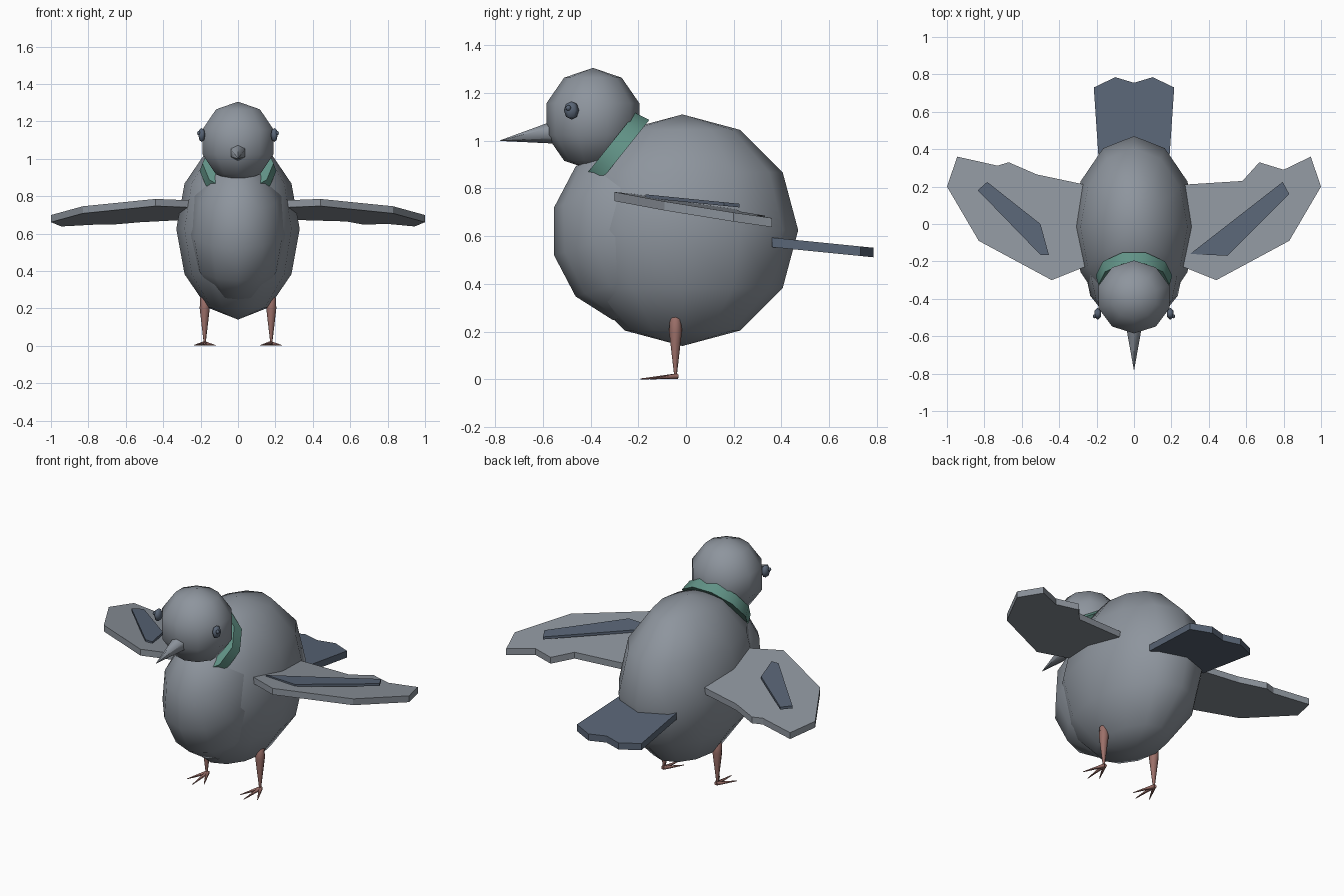
import bpy, bmesh, math
from mathutils import Vector, Matrix

cube = bpy.data.objects.get("Cube")
if cube:
    bpy.data.objects.remove(cube)


def material(name, rgb):
    mat = bpy.data.materials.new(name)
    mat.use_nodes = True
    color = (*rgb, 1)
    mat.diffuse_color = color
    mat.node_tree.nodes["Principled BSDF"].inputs["Base Color"].default_value = color
    return mat


GREY = material("feather grey", (0.27, 0.30, 0.34))
SLATE = material("dark slate", (0.10, 0.13, 0.18))
TEAL = material("neck teal", (0.12, 0.29, 0.24))
PINK = material("leg pink", (0.33, 0.16, 0.14))


def finish(name, bm, mat, smooth=False):
    bmesh.ops.recalc_face_normals(bm, faces=bm.faces)
    mesh = bpy.data.meshes.new(name)
    bm.to_mesh(mesh)
    bm.free()
    mesh.materials.append(mat)
    for poly in mesh.polygons:
        poly.use_smooth = smooth
    obj = bpy.data.objects.new(name, mesh)
    bpy.context.collection.objects.link(obj)
    return obj


def ball(name, center, radii, segments, rings, mat, turn=0):
    """Ellipsoid whose poles are turned about x before scaling."""
    bm = bmesh.new()
    place = (Matrix.Translation(center) @ Matrix.Diagonal((*radii, 1))
             @ Matrix.Rotation(math.radians(turn), 4, "X"))
    bmesh.ops.create_uvsphere(bm, u_segments=segments, v_segments=rings,
                              radius=1, matrix=place)
    return finish(name, bm, mat, True)


def tube(name, path, radii, sides, mat, spin=0, smooth=True):
    """Rings of the given radii along a path, closed at both ends."""
    bm = bmesh.new()
    path = [Vector(p) for p in path]
    axis = (path[-1] - path[0]).normalized()
    u = axis.cross(Vector((0, 0, 1)) if abs(axis.z) < 0.9 else Vector((0, 1, 0))).normalized()
    v = u.cross(axis)
    rings = []
    for p, r in zip(path, radii):
        angles = [math.tau * (i + spin) / sides for i in range(sides)]
        rings.append([bm.verts.new(p + r * (u * math.cos(a) + v * math.sin(a))) for a in angles])
    for low, high in zip(rings, rings[1:]):
        for i in range(sides):
            j = (i + 1) % sides
            bm.faces.new((low[i], low[j], high[j], high[i]))
    bm.faces.new(rings[0])
    bm.faces.new(rings[-1])
    obj = finish(name, bm, mat, smooth)
    if smooth:
        for edge_face in obj.data.polygons:
            edge_face.use_smooth = len(edge_face.vertices) == 4
    return obj


def slab(name, outline, top, thickness, mat):
    """Flat outline in plan, lifted onto a sloping plane and given thickness."""
    bm = bmesh.new()
    upper = [bm.verts.new((x, y, top(x, y))) for x, y in outline]
    lower = [bm.verts.new((x, y, top(x, y) - thickness)) for x, y in outline]
    bm.faces.new(upper)
    bm.faces.new(lower[::-1])
    for i in range(len(outline)):
        j = (i + 1) % len(outline)
        bm.faces.new((upper[i], lower[i], lower[j], upper[j]))
    bmesh.ops.triangulate(bm, faces=[f for f in bm.faces if len(f.verts) > 4])
    return finish(name, bm, mat)


# Body, breast and head
ball("body", (0, -0.015, 0.625), (0.33, 0.485, 0.485), 12, 6, GREY)
ball("breast", (0, -0.215, 0.62), (0.27, 0.35, 0.385), 12, 6, GREY, turn=15)
ball("head", (0, -0.39, 1.09), (0.21, 0.205, 0.215), 10, 5, GREY)
tube("beak", [(0, -0.55, 1.035), (0, -0.78, 1.0)], [0.048, 0.001], 6, GREY, spin=0.5)

# Tilted neck band, mostly sunk into the breast
tube("neck_band", [(0, -0.275, 0.935), (0, -0.325, 0.975)], [0.205, 0.19], 10, TEAL, spin=0)

# Tail fan
tail_half = [(0.19, 0.36), (0.215, 0.73), (0.1, 0.785)]
tail = tail_half + [(0, 0.755)] + [(-x, y) for x, y in reversed(tail_half)]
slab("tail", tail, lambda x, y: 0.595 - 0.1 * (y - 0.35), 0.04, SLATE)


def wing_top(x, y):
    return 0.785 - 0.15 * (y + 0.3) - 0.02 * (abs(x) - 0.44)


def stripe_top(x, y):
    return 0.775 - 0.1 * (y + 0.17)


# Wings: the left one has a notched trailing edge, the right one a straight one
wing_front = [(0.24, -0.22), (0.44, -0.3), (0.83, -0.09), (1.0, 0.2), (0.945, 0.36)]
notched = [(0.8, 0.29), (0.67, 0.33), (0.58, 0.23), (0.26, 0.21)]
straight = [(0.73, 0.312), (0.67, 0.33), (0.52, 0.265), (0.26, 0.21)]
left_stripe = [(0.3, -0.16), (0.5, -0.17), (0.83, 0.16), (0.795, 0.225)]
right_stripe = [(0.455, -0.165), (0.5, -0.165), (0.835, 0.18), (0.785, 0.225), (0.5, 0.0)]
right_stripe[1:3] = [(0.5, -0.165), (0.835, 0.18)]

for side, s, trailing, stripe in (("left", 1, notched, left_stripe),
                                  ("right", -1, straight, right_stripe)):
    slab(side + "_wing", [(s * x, y) for x, y in wing_front + trailing], wing_top, 0.038, GREY)
    slab(side + "_wing_bar", [(s * x, y) for x, y in stripe], stripe_top, 0.015, SLATE)

    # Eye with a small raised pupil
    ball(side + "_eye", (s * 0.194, -0.48, 1.127), (0.021, 0.032, 0.038), 6, 4, SLATE)
    ball(side + "_pupil", (s * 0.21, -0.493, 1.137), (0.01, 0.012, 0.012), 6, 4, SLATE)

    # Leg, thick at the thigh and thin at the ankle
    tube(side + "_leg",
         [(s * 0.178, -0.044, z) for z in (0.27, 0.255, 0.2, 0.02)],
         [0.012, 0.024, 0.027, 0.006], 8, PINK)

    # Three forward toes
    for toe, x, y in (("inner", 0.12, -0.15), ("middle", 0.17, -0.19), ("outer", 0.235, -0.15)):
        tube(side + "_" + toe + "_toe", [(s * 0.177, -0.036, 0.014), (s * x, y, 0.002)],
             [0.012, 0.002], 5, PINK)
